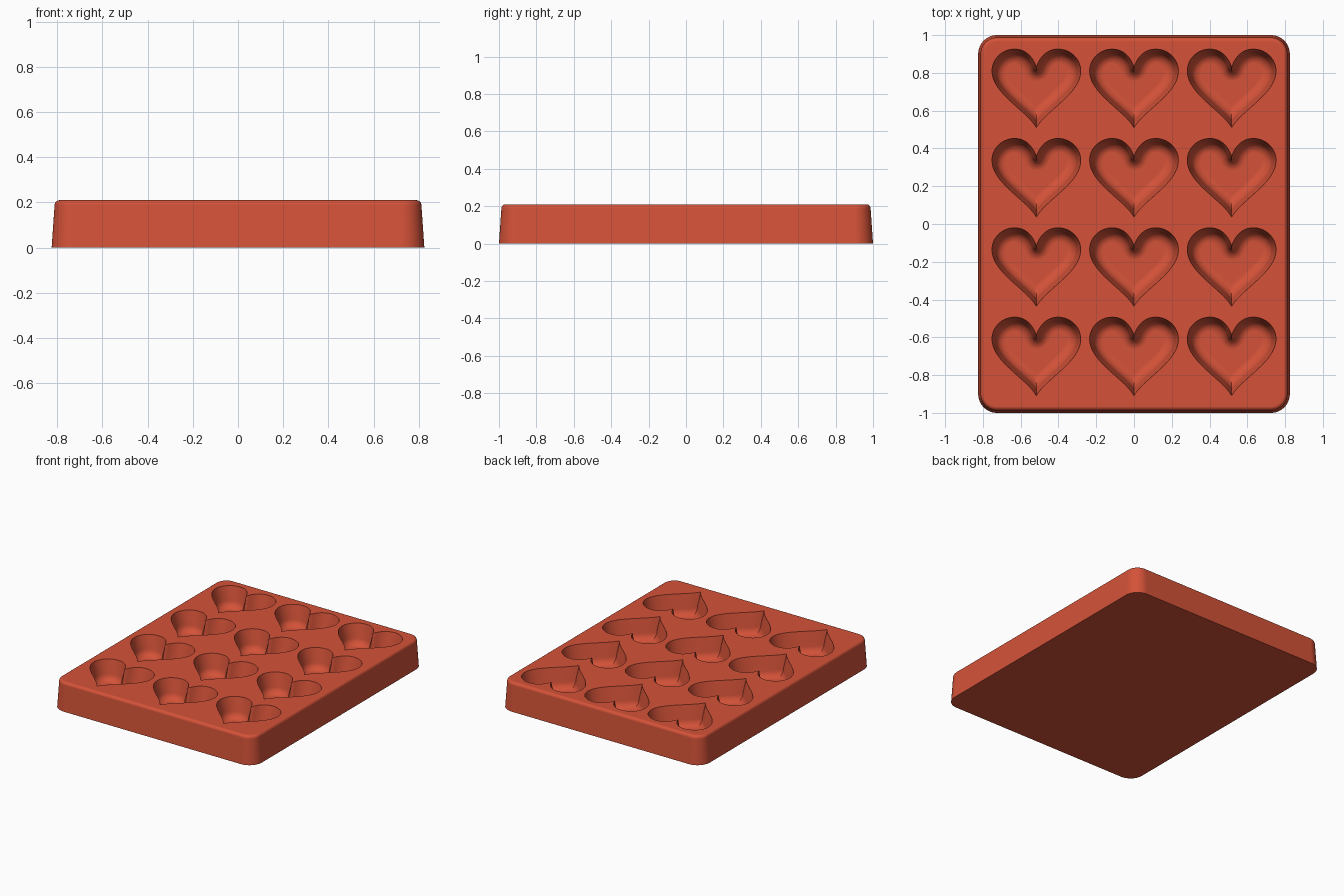
import bpy, bmesh, math
from mathutils import Vector
from mathutils.geometry import interpolate_bezier

cube = bpy.data.objects.get("Cube")
if cube:
    bpy.data.objects.remove(cube, do_unlink=True)

HEIGHT = 0.21
HALF_X, HALF_Y, CORNER = 0.825, 1.0, 0.1
STEPS = 44          # points along half of a heart outline

red = bpy.data.materials.new("terracotta red")
red.use_nodes = True
colour = (0.66, 0.085, 0.04, 1)
red.diffuse_color = colour
red.node_tree.nodes["Principled BSDF"].inputs["Base Color"].default_value = colour


def loft(bm, rings):
    """Skin a stack of equal rings and cap both ends."""
    rows = [[bm.verts.new(p) for p in ring] for ring in rings]
    n = len(rows[0])
    for a, b in zip(rows, rows[1:]):
        for i in range(n):
            j = (i + 1) % n
            bm.faces.new((a[i], a[j], b[j], b[i]))
    bm.faces.new(rows[0])
    bm.faces.new(rows[-1])


def make_object(name, bm):
    bmesh.ops.recalc_face_normals(bm, faces=bm.faces)
    mesh = bpy.data.meshes.new(name)
    bm.to_mesh(mesh)
    bm.free()
    mesh.materials.append(red)
    obj = bpy.data.objects.new(name, mesh)
    bpy.context.collection.objects.link(obj)
    return obj


def rounded_rect(inset, z):
    r = CORNER - inset
    ring = []
    for k, (sx, sy) in enumerate(((1, 1), (-1, 1), (-1, -1), (1, -1))):
        for i in range(13):
            a = math.pi / 2 * (k + i / 12)
            ring.append((sx * (HALF_X - CORNER) + r * math.cos(a),
                         sy * (HALF_Y - CORNER) + r * math.sin(a), z))
    return ring


# Right half of the heart, from the notch over the lobe to the tip
KNOTS = [((0, 0.11), (0.02, 0.17), (0.06, 0.206), (0.115, 0.206)),
         ((0.115, 0.206), (0.18, 0.206), (0.235, 0.155), (0.235, 0.09)),
         ((0.235, 0.09), (0.235, -0.03), (0.05, -0.12), (0, -0.21))]
outline = []
for seg in KNOTS:
    pts = interpolate_bezier(*[Vector(p) for p in seg], 40)
    outline += [Vector(p[:2]) for p in pts][1 if outline else 0:]


def half_heart(inset):
    """Inset the half outline, trim it at the mirror line and resample it."""
    path = []
    for i, p in enumerate(outline):
        t = (outline[min(i + 1, len(outline) - 1)] - outline[max(i - 1, 0)]).normalized()
        normal = Vector((t.y, -t.x))
        if i == 0:      # round the wall about the notch
            end = math.atan2(normal.y, normal.x)
            for k in range(8):
                a = -math.pi / 2 + (end + math.pi / 2) * k / 8
                path.append(p + inset * Vector((math.cos(a), math.sin(a))))
        path.append(p + inset * normal)
    path[0].x = 0
    trimmed = path[:10]
    for a, b in zip(path[9:], path[10:]):
        if b.x <= 1e-6:
            trimmed.append(a.lerp(b, a.x / (a.x - b.x)))
            break
        trimmed.append(b)
    lengths = [0]
    for a, b in zip(trimmed, trimmed[1:]):
        lengths.append(lengths[-1] + (b - a).length)
    result, j = [], 0
    for k in range(STEPS + 1):
        d = lengths[-1] * k / STEPS
        while j < len(lengths) - 2 and lengths[j + 1] < d:
            j += 1
        span = max(lengths[j + 1] - lengths[j], 1e-9)
        result.append(trimmed[j].lerp(trimmed[j + 1], min(1, (d - lengths[j]) / span)))
    result[0].x = result[-1].x = 0
    return result


def heart_ring(inset, z, cx, cy):
    half = half_heart(inset)
    ring = half + [Vector((-p.x, p.y)) for p in half[-2:0:-1]]
    return [(cx + p.x, cy + p.y, z) for p in ring]


# Tray body: drafted sides and a rounded top edge
fillet = [math.pi / 2 * i / 6 for i in range(7)]
body_levels = [(0, 0)] + [(0.013 + 0.022 * (1 - math.cos(a)),
                           HEIGHT - 0.022 * (1 - math.sin(a))) for a in fillet]
bm = bmesh.new()
loft(bm, [rounded_rect(inset, z) for inset, z in body_levels])
tray = make_object("mould_tray", bm)

# Heart cavities: steep drafted walls with a rounded foot
cavity_levels = [(0, HEIGHT + 0.04), (0, HEIGHT - 0.004)]
cavity_levels += [(0.02 + 0.055 * (1 - math.cos(a)),
                   HEIGHT - 0.09 - 0.06 * math.sin(a)) for a in fillet]
bm = bmesh.new()
for col in (-1, 0, 1):
    for row in range(4):
        loft(bm, [heart_ring(inset, z, col * 0.517, 0.72 - row * 0.473)
                  for inset, z in cavity_levels])
cutter = make_object("heart_cutter", bm)
cutter.hide_render = True

# Cut the cavities and keep only the tray
cut = tray.modifiers.new("heart cavities", 'BOOLEAN')
cut.operation = 'DIFFERENCE'
cut.solver = 'EXACT'
cut.object = cutter
bpy.ops.object.select_all(action='DESELECT')
tray.select_set(True)
bpy.context.view_layer.objects.active = tray
bpy.ops.object.modifier_apply(modifier=cut.name)
bpy.data.objects.remove(cutter, do_unlink=True)

# Smooth the rounded parts while the flat faces stay flat
bpy.ops.object.shade_smooth_by_angle(angle=math.radians(35))
flat = tray.modifiers.new("flat faces", 'WEIGHTED_NORMAL')
flat.keep_sharp = True
